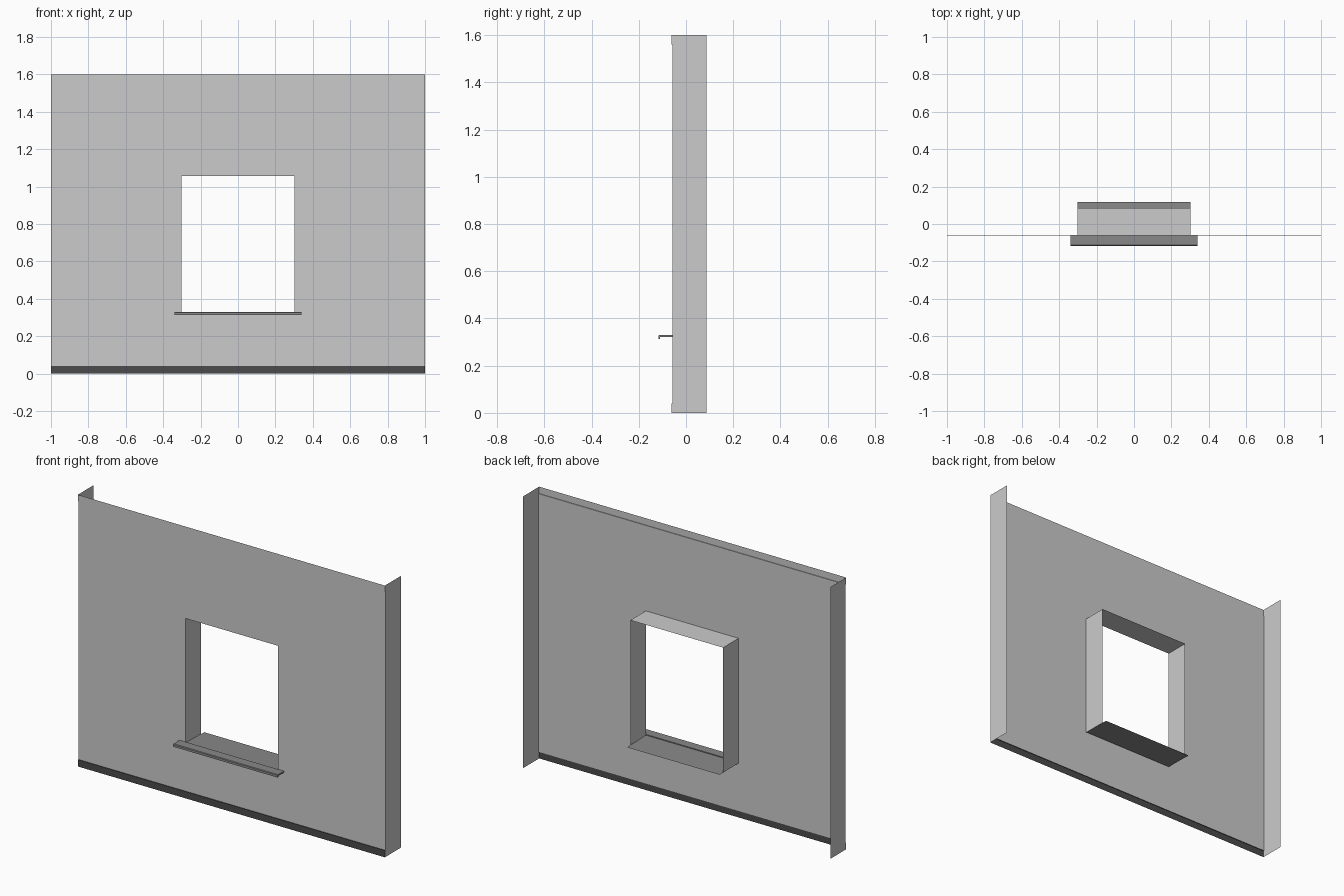
import bpy

if "Cube" in bpy.data.objects:
    bpy.data.objects.remove(bpy.data.objects["Cube"])

WALL_Y, TRIM_Y, BACK_Y = -0.058, -0.062, 0.086
WIN_X, WIN_BOTTOM, WIN_TOP = 0.302, 0.322, 1.057


def tone(name, v):
    mat = bpy.data.materials.new(name)
    mat.diffuse_color = (v, v, v, 1)
    mat.use_nodes = True
    mat.node_tree.nodes["Principled BSDF"].inputs["Base Color"].default_value = mat.diffuse_color
    return mat


def make(name, verts, faces, mat=None):
    mesh = bpy.data.meshes.new(name)
    mesh.from_pydata(verts, [], faces)
    obj = bpy.data.objects.new(name, mesh)
    bpy.context.collection.objects.link(obj)
    if mat:
        mesh.materials.append(mat)
    return obj


def sweep_x(name, profile, half_width, mat=None, solid=False):
    """Sweep a (y, z) profile along x; open sheet or capped solid."""
    n = len(profile)
    verts = [(x, y, z) for x in (-half_width, half_width) for y, z in profile]
    faces = [(i, (i + 1) % n, n + (i + 1) % n, n + i)
             for i in range(n if solid else n - 1)]
    if solid:
        faces += [tuple(reversed(range(n))), tuple(range(n, 2 * n))]
    return make(name, verts, faces, mat)


def side_sheet(name, x, y0, y1, z0, z1):
    """Flat upright sheet facing along x."""
    return make(name, [(x, y0, z0), (x, y1, z0), (x, y1, z1), (x, y0, z1)],
                [(0, 1, 2, 3)])


trim_dark = tone("dark_grey", 0.07)
trim_mid = tone("mid_grey", 0.54)
sill_grey = tone("sill_grey", 0.25)

# Front wall sheet: 3 x 3 grid with the window cell left out
xs = (-1, -WIN_X, WIN_X, 1)
zs = (0.04, WIN_BOTTOM, WIN_TOP, 1.56)
make("wall", [(x, WALL_Y, z) for z in zs for x in xs],
     [(4*r + c, 4*r + c + 1, 4*r + c + 5, 4*r + c + 4)
      for r in range(3) for c in range(3) if (r, c) != (1, 1)])

# Slightly proud strips along the bottom and top edges
sweep_x("base_strip", [(TRIM_Y, 0), (TRIM_Y, 0.04), (WALL_Y, 0.04)], 1, trim_dark)
sweep_x("top_strip", [(WALL_Y, 1.56), (TRIM_Y, 1.56), (TRIM_Y, 1.6)], 1, trim_mid)

# Side returns of the wall and of the window opening
for side, s in (("left", -1), ("right", 1)):
    side_sheet(side + "_wall_return", s, WALL_Y, BACK_Y, 0, 1.6)
    for part, z in (("base", 0), ("top", 1.56)):
        side_sheet(f"{side}_{part}_strip_end", s, TRIM_Y, WALL_Y, z, z + 0.04)
    side_sheet(side + "_window_reveal", s * WIN_X, WALL_Y, BACK_Y,
               WIN_BOTTOM, WIN_TOP)
sweep_x("top_window_reveal", [(WALL_Y, WIN_TOP), (BACK_Y, WIN_TOP)], WIN_X)

# Sill: sheet through the opening, and an outer ledge with a drip lip
sweep_x("inner_sill", [(WALL_Y, 0.325), (0.117, 0.32)], WIN_X, sill_grey)
sweep_x("outer_sill", [(WALL_Y, 0.33), (-0.113, 0.33), (-0.117, 0.327),
                       (-0.117, 0.314), (-0.110, 0.314), (-0.110, 0.321),
                       (WALL_Y, 0.321)], 0.34, sill_grey, solid=True)
